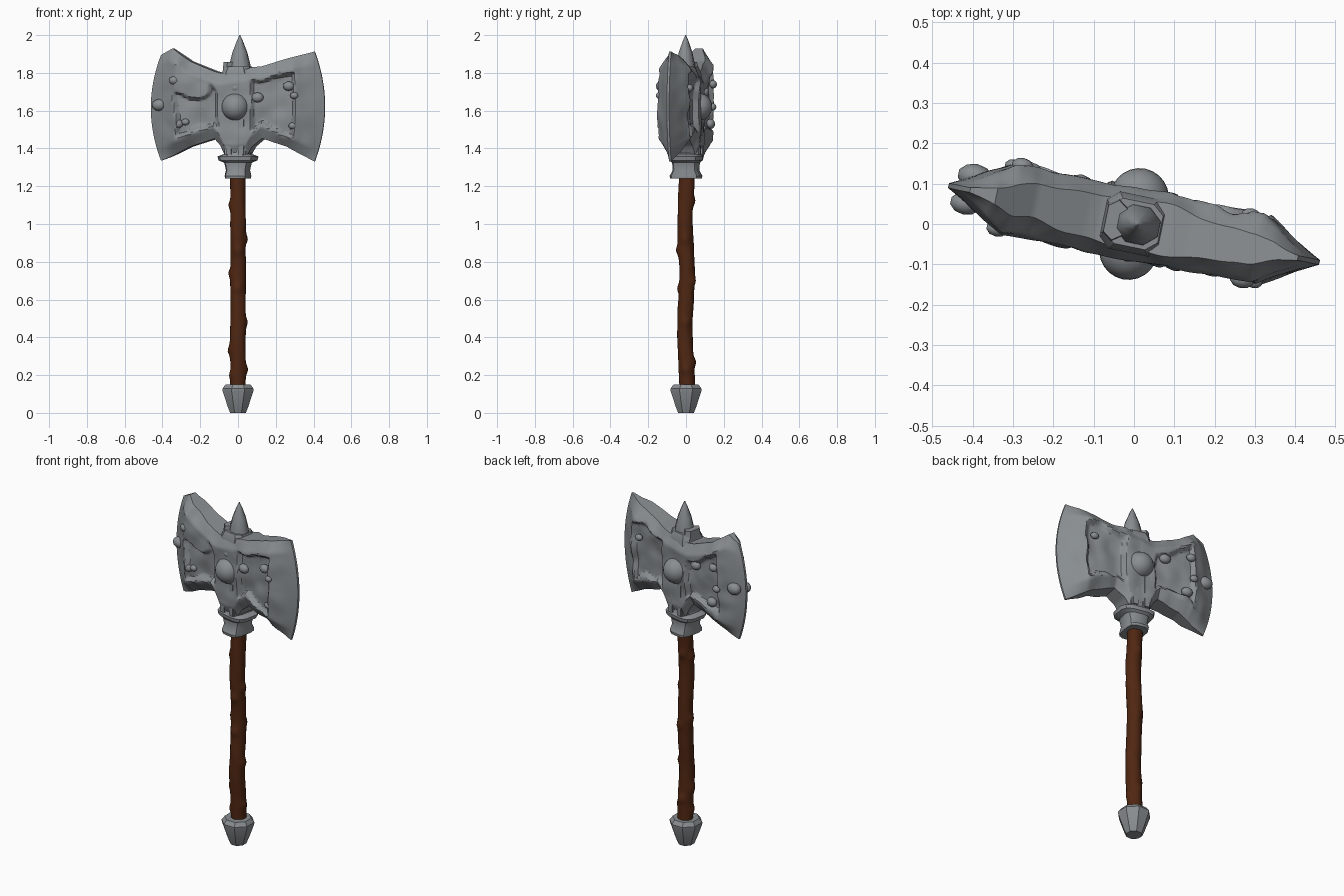
import bpy, bmesh, math
from mathutils import Vector, Matrix, noise

if "Cube" in bpy.data.objects:
    bpy.data.objects.remove(bpy.data.objects["Cube"])

TURN = Matrix.Rotation(math.radians(-11.7), 4, 'Z')


def material(name, rgb):
    m = bpy.data.materials.new(name)
    m.diffuse_color = (*rgb, 1)
    m.use_nodes = True
    m.node_tree.nodes["Principled BSDF"].inputs["Base Color"].default_value = m.diffuse_color
    return m


STONE = material("grey stone", (0.25, 0.27, 0.28))
WOOD = material("dark brown wood", (0.08, 0.02, 0.006))


def finish(name, bm, mat, turned=False, angle=35):
    bmesh.ops.recalc_face_normals(bm, faces=bm.faces)
    if turned:
        bm.transform(TURN)
    me = bpy.data.meshes.new(name)
    bm.to_mesh(me)
    bm.free()
    me.materials.append(mat)
    me.shade_smooth()
    me.set_sharp_from_angle(angle=math.radians(angle))
    ob = bpy.data.objects.new(name, me)
    bpy.context.collection.objects.link(ob)
    return ob


def loft(rings):
    """Skin a list of closed point rings and cap both ends."""
    bm = bmesh.new()
    vs = [[bm.verts.new(p) for p in r] for r in rings]
    n = len(vs[0])
    for a, b in zip(vs, vs[1:]):
        for i in range(n):
            j = (i + 1) % n
            bm.faces.new((a[i], a[j], b[j], b[i]))
    bm.faces.new(vs[0])
    bm.faces.new(vs[-1])
    return bm


def ring(n, rx, ry, z, power=1.0, cx=0, cy=0, start=0.5):
    pts = []
    for i in range(n):
        a = math.tau * (i + start) / n
        c, s = math.cos(a), math.sin(a)
        pts.append((cx + rx * math.copysign(abs(c) ** power, c),
                    cy + ry * math.copysign(abs(s) ** power, s), z))
    return pts


def interp(table, u):
    for a, b in zip(table, table[1:]):
        if u <= b[0]:
            k = (u - a[0]) / (b[0] - a[0])
            return [p + (q - p) * k for p, q in zip(a[1:], b[1:])]
    return table[-1][1:]


def ramp(v, lo, hi):
    k = max(0, min(1, (v - lo) / (hi - lo)))
    return k * k * (3 - 2 * k)


# Double blade: columns of (position, bottom z, top z), thickness by rule
OUTLINE = [(-1, 1.335, 1.895), (-0.84, 1.36, 1.93), (-0.6, 1.41, 1.86), (-0.28, 1.452, 1.808),
           (-0.21, 1.42, 1.80), (-0.14, 1.36, 1.80), (0.14, 1.36, 1.82), (0.21, 1.41, 1.83),
           (0.34, 1.453, 1.835), (0.65, 1.41, 1.875), (1, 1.33, 1.913)]
NU, NT = 100, 44


def blade_point(u, t, side):
    lo, hi = interp(OUTLINE, u)
    x = u * (0.415 + 0.055 * (1 - (2 * t - 1) ** 2) * u * u)
    z = lo + t * (hi - lo)
    au = abs(u)
    d = min(t, 1 - t) * (hi - lo)
    a = 0.72 - 0.45 * au
    rim = min(1, a + (1 - a) * d / 0.06)
    h = 0.006 + 0.082 * min(1, (1 - au) / 0.27) * rim
    # ragged sunken panel around the boss
    p = Vector((x * 9, z * 9, side * 4.3))
    w = noise.noise(p) * 0.05
    sunk = ramp(au + w, 0.2, 0.25) * (1 - ramp(au + w, 0.70, 0.75)) * ramp(d + w, 0.065, 0.09)
    # raised broken slab on the upper left
    slab = ramp(x, -0.36, -0.33) * (1 - ramp(x, -0.15, -0.12)) * ramp(z + w, 1.68, 1.70)
    if side < 0:
        sunk *= 1 - slab
    h -= 0.027 * sunk
    h += noise.noise(p * 1.3) * 0.011 * ramp(1 - au, 0.0, 0.2)
    return (x, side * max(h, 0.004), z)


bm = bmesh.new()
sheets = []
for side in (-1, 1):
    sheets.append([[bm.verts.new(blade_point(-1 + 2 * i / NU, j / NT, side))
                    for j in range(NT + 1)] for i in range(NU + 1)])
for g in sheets:
    for i in range(NU):
        for j in range(NT):
            bm.faces.new((g[i][j], g[i + 1][j], g[i + 1][j + 1], g[i][j + 1]))
F, B = sheets
border = ([(i, 0) for i in range(NU)] + [(NU, j) for j in range(NT)]
          + [(i, NT) for i in range(NU, 0, -1)] + [(0, j) for j in range(NT, 0, -1)])
for (a, b), (c, d) in zip(border, border[1:] + border[:1]):
    bm.faces.new((F[a][b], F[c][d], B[c][d], B[a][b]))
finish("double_blade", bm, STONE, True)

# Round bosses and small lumps on both faces: (x, y, z, radius)
LUMPS = [(-0.31, -0.07, 1.53, 0.026), (-0.27, -0.07, 1.54, 0.02), (-0.42, -0.035, 1.63, 0.035),
         (0.29, -0.08, 1.73, 0.028), (0.32, -0.08, 1.68, 0.02), (0.0, -0.075, 1.72, 0.025),
         (0.12, -0.07, 1.67, 0.03), (0.31, -0.075, 1.52, 0.02), (-0.33, -0.08, 1.76, 0.025),
         (-0.30, 0.085, 1.74, 0.025), (-0.32, 0.08, 1.62, 0.022), (-0.28, 0.075, 1.53, 0.03),
         (-0.41, 0.035, 1.64, 0.04), (0.28, 0.08, 1.72, 0.022), (-0.15, 0.07, 1.70, 0.03)]
bm = bmesh.new()
for x, y, z, r in LUMPS:
    m = Matrix.Translation((x, y, z)) @ Matrix.Diagonal((1.1, 0.8, 0.9, 1))
    bmesh.ops.create_icosphere(bm, subdivisions=2, radius=r, matrix=m)
finish("head_lumps", bm, STONE, True)

bm = bmesh.new()
for s in (-1, 1):
    bmesh.ops.create_uvsphere(bm, u_segments=24, v_segments=14, radius=0.073,
                              matrix=Matrix.Translation((0, s * 0.067, 1.62)))
finish("round_bosses", bm, STONE, True)

# Central block under the spike, with a broken shoulder at the left
finish("spike_block", loft([ring(8, 0.085, 0.078, 1.72, 0.5), ring(8, 0.08, 0.075, 1.80, 0.5),
                            ring(8, 0.07, 0.06, 1.835, 0.6)]), STONE, True)
finish("broken_shoulder", loft([ring(6, 0.03, 0.06, 1.78, 0.6, -0.05),
                                ring(6, 0.026, 0.05, 1.858, 0.6, -0.047)]), STONE, True)
finish("top_spike", loft([ring(8, 0.062, 0.055, 1.80, cx=0.01), ring(8, 0.057, 0.05, 1.845, cx=0.01),
                          ring(8, 0.04, 0.036, 1.91, cx=0.01), ring(8, 0.016, 0.015, 1.97, cx=0.01),
                          ring(8, 0.002, 0.002, 2.0, cx=0.01)]), STONE, True, 50)

# Neck and collar gripping the handle
NECK = [(0.063, 0.082, 1.24), (0.066, 0.084, 1.255), (0.06, 0.068, 1.285), (0.07, 0.07, 1.325),
        (0.10, 0.082, 1.337), (0.105, 0.085, 1.358), (0.07, 0.078, 1.37), (0.064, 0.074, 1.41),
        (0.085, 0.074, 1.45), (0.075, 0.07, 1.50)]
finish("neck_collar", loft([ring(12, rx, ry, z, 0.6) for rx, ry, z in NECK]), STONE, True)

# Split strips running up the neck to the bosses
bm = bmesh.new()
for sx in (-1, 1):
    for sy in (-1, 1):
        bmesh.ops.create_cube(bm, size=1, matrix=Matrix.Translation((sx * 0.034, sy * 0.07, 1.46))
                              @ Matrix.Diagonal((0.045, 0.03, 0.2, 1)))
bmesh.ops.bevel(bm, geom=bm.edges[:], offset=0.008, segments=2, affect='EDGES')
finish("neck_strips", bm, STONE, True)

# Knotted wooden handle: (angle, z) of the knots
KNOTS = [(180, 1.1), (0, 0.92), (180, 0.74), (10, 0.48), (90, 0.27), (270, 0.86), (0, 0.23),
         (180, 0.33), (90, 1.12), (270, 0.66), (200, 0.2), (60, 0.7)]
rings = []
for k in range(91):
    z = 0.12 + 1.16 * k / 90
    cy = 0.006 * math.sin(z * 11)
    pts = []
    for i in range(20):
        a = math.tau * i / 20
        r = 0.041 + 0.004 * noise.noise((math.cos(a + z * 3) * 1.5, math.sin(a + z * 3) * 1.5, z * 7))
        for ka, kz in KNOTS:
            da = math.remainder(a - math.radians(ka), math.tau)
            r += 0.011 * math.exp(-(da / 0.5) ** 2 - ((z - kz) / 0.025) ** 2)
        pts.append((r * math.cos(a), cy + r * math.sin(a), z))
    rings.append(pts)
finish("wooden_handle", loft(rings), WOOD, angle=50)

# Faceted pommel
POMMEL = [(0.045, 0.0), (0.058, 0.03), (0.088, 0.115), (0.089, 0.128), (0.072, 0.15)]
finish("pommel", loft([ring(8, r, r, z) for r, z in POMMEL]), STONE, angle=30)
